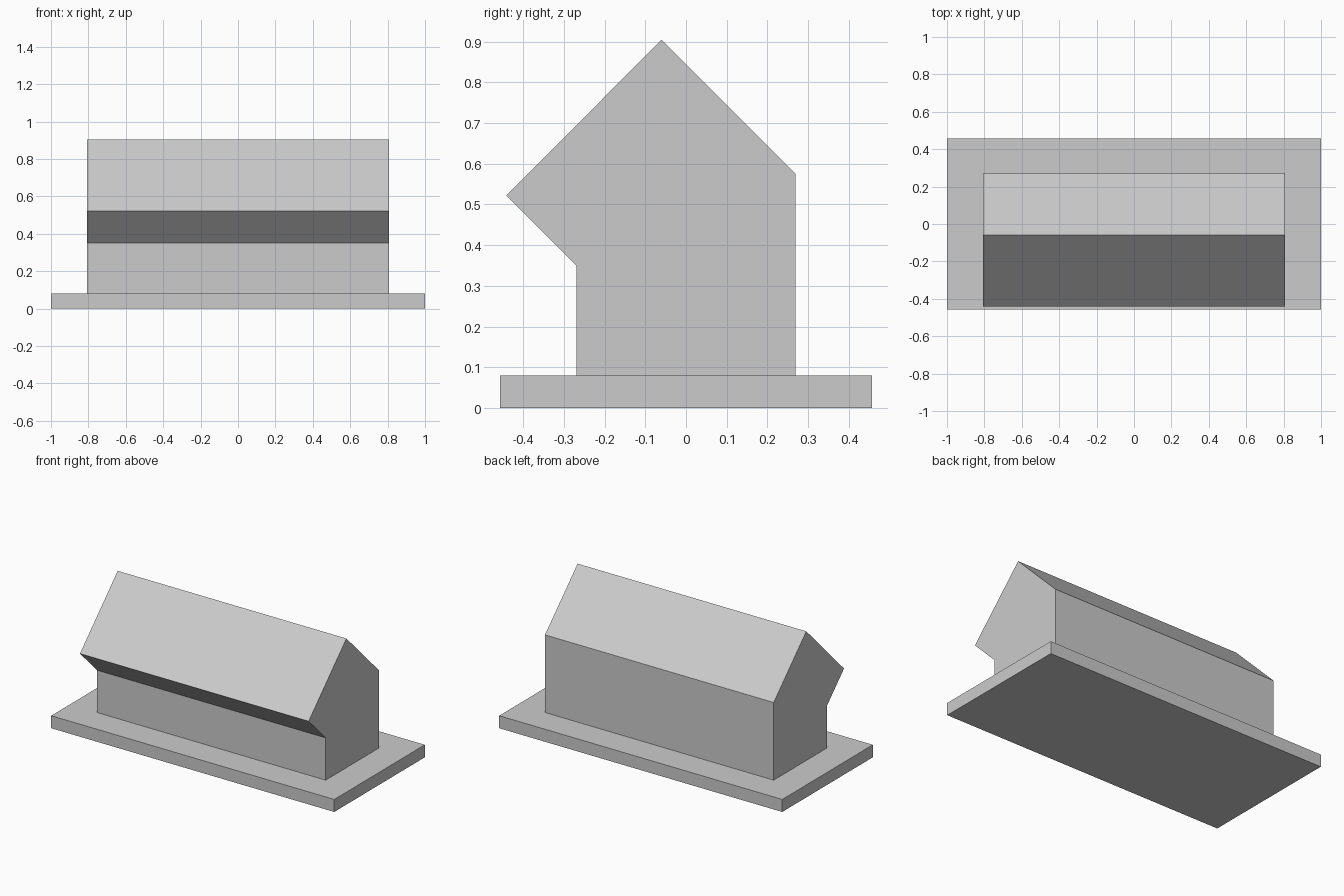
import bpy
import bmesh

cube = bpy.data.objects.get("Cube")
if cube:
    bpy.data.objects.remove(cube, do_unlink=True)

# One plain grey for everything
grey = bpy.data.materials.new("light grey")
grey.use_nodes = True
COLOUR = (0.6, 0.6, 0.6, 1.0)
grey.diffuse_color = COLOUR
for node in grey.node_tree.nodes:
    if node.type == 'BSDF_PRINCIPLED':
        node.inputs["Base Color"].default_value = COLOUR


def extrude_along_x(name, profile, half_length):
    """Extrude a closed (y, z) profile symmetrically along x."""
    bm = bmesh.new()
    end = bm.faces.new([bm.verts.new((-half_length, y, z)) for y, z in profile])
    result = bmesh.ops.extrude_face_region(bm, geom=[end], use_keep_orig=True)
    moved = [g for g in result["geom"] if isinstance(g, bmesh.types.BMVert)]
    bmesh.ops.translate(bm, verts=moved, vec=(2 * half_length, 0, 0))
    bmesh.ops.recalc_face_normals(bm, faces=bm.faces)
    mesh = bpy.data.meshes.new(name)
    bm.to_mesh(mesh)
    bm.free()
    mesh.materials.append(grey)
    obj = bpy.data.objects.new(name, mesh)
    bpy.context.collection.objects.link(obj)
    return obj


BASE_TOP = 0.08
DEPTH = 0.457
WALL = 0.269

# Flat slab under the building
extrude_along_x("base_slab", [(-DEPTH, 0), (DEPTH, 0), (DEPTH, BASE_TOP), (-DEPTH, BASE_TOP)], 1.0)

# Building with a pitched roof and a front eave that tapers back to the wall
extrude_along_x("gabled_building", [
    (-WALL, BASE_TOP),
    (WALL, BASE_TOP),
    (WALL, 0.576),      # back wall top
    (-0.06, 0.905),     # ridge
    (-0.441, 0.522),    # front eave tip
    (-WALL, 0.35),      # front wall top
], 0.808)
